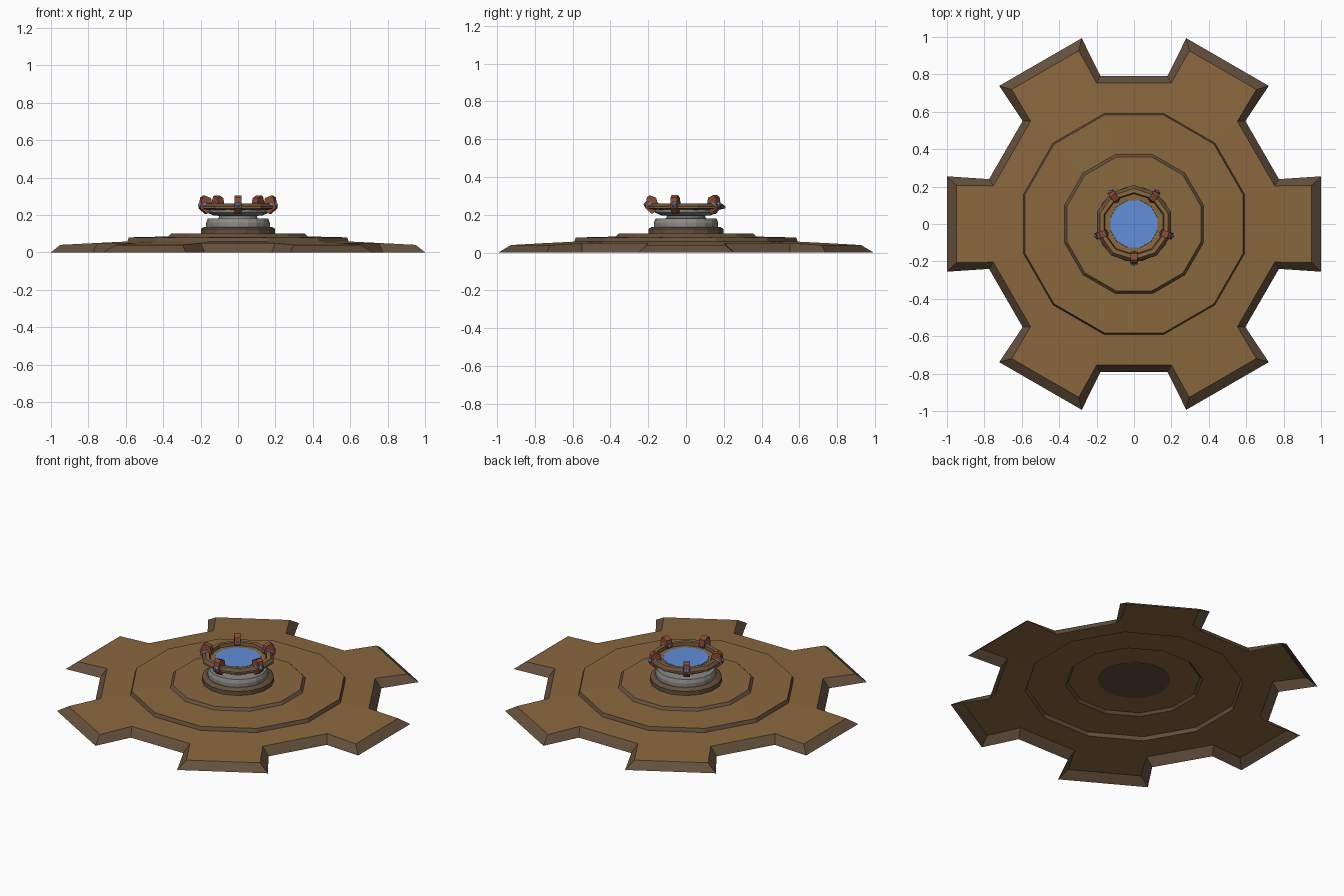
import bpy, bmesh, math
from mathutils import Matrix

if "Cube" in bpy.data.objects:
    bpy.data.objects.remove(bpy.data.objects["Cube"])


def mat(name, r, g, b):
    m = bpy.data.materials.new(name)
    lin = [((c / 255 + 0.055) / 1.055) ** 2.4 for c in (r, g, b)]
    m.diffuse_color = (*lin, 1)
    m.use_nodes = True
    m.node_tree.nodes["Principled BSDF"].inputs["Base Color"].default_value = m.diffuse_color
    return m


TAN = mat("tan_stone", 138, 104, 62)
DARK = mat("dark_brown_trim", 100, 80, 61)
GREY = mat("grey_stone", 138, 137, 132)
RED = mat("red_brown_metal", 138, 76, 54)
BLUE = mat("blue_water", 98, 142, 216)


def finish(name, bm, mats):
    me = bpy.data.meshes.new(name)
    bm.to_mesh(me)
    bm.free()
    for m in mats:
        me.materials.append(m)
    ob = bpy.data.objects.new(name, me)
    bpy.context.collection.objects.link(ob)
    return ob


def loop(bm, pts, z):
    return [bm.verts.new((x, y, z)) for x, y in pts]


def polar(n, r, start):
    return [(r * math.cos(start + math.tau * k / n), r * math.sin(start + math.tau * k / n))
            for k in range(n)]


def bridge(bm, a, b, idx):
    n = len(a)
    for j in range(n):
        k = (j + 1) % n
        bm.faces.new((a[j], a[k], b[k], b[j])).material_index = idx


def lathe(name, n, start, profile, bands, mats, bottom=None, top=None):
    """Stack of n-sided rings (radius, z); bands give the material of each step."""
    bm = bmesh.new()
    rings = [loop(bm, polar(n, r, start), z) for r, z in profile]
    for a, b, i in zip(rings, rings[1:], bands):
        bridge(bm, a, b, i)
    if bottom is not None:
        bm.faces.new(rings[0][::-1]).material_index = bottom
    if top is not None:
        bm.faces.new(rings[-1]).material_index = top
    return finish(name, bm, mats)


def gear(bm, r_tip, w_tip, z_tip, r_in, w_in, z_in):
    """Six-armed outline, four points per arm."""
    out = []
    for k in range(6):
        rot = Matrix.Rotation(k * math.pi / 3, 3, 'Z')
        for p in ((r_in, -w_in, z_in), (r_tip, -w_tip, z_tip),
                  (r_tip, w_tip, z_tip), (r_in, w_in, z_in)):
            v = bm.verts.new(p)
            v.co = rot @ v.co
            out.append(v)
    return out


# Stepped six-armed platform: a thin shell, open underneath
bm = bmesh.new()
low = gear(bm, 1.0, 0.255, 0, 0.775, 0.24, 0)
high = gear(bm, 0.95, 0.207, 0.04, 0.752, 0.204, 0.05)
bridge(bm, low, high, 1)
steps = [loop(bm, polar(12, r, -math.pi / 12), z)
         for r, z in ((0.612, 0.058), (0.604, 0.08), (0.385, 0.085), (0.370, 0.10))]
for k in range(6):
    a, b, c, d = high[4 * k:4 * k + 4]
    nxt = high[(4 * k + 4) % 24]
    r0, r1, r2 = (steps[0][(2 * k + i) % 12] for i in range(3))
    bm.faces.new((a, b, c, d))
    bm.faces.new((a, d, r1, r0))
    bm.faces.new((d, nxt, r2, r1))
for a, b, i in zip(steps, steps[1:], (1, 0, 1)):
    bridge(bm, a, b, i)
bm.faces.new(steps[-1])
finish("platform", bm, [TAN, DARK])

# Round foot and grey pedestal
lathe("pedestal_foot", 16, math.pi / 16,
      [(0.203, 0.098), (0.203, 0.125), (0.185, 0.136)], [0, 0], [DARK], 0, 0)
lathe("pedestal", 20, 0,
      [(0.17, 0.136), (0.17, 0.158), (0.162, 0.18), (0.105, 0.182), (0.10, 0.195),
       (0.13, 0.197), (0.165, 0.212), (0.168, 0.23)], [0] * 7, [GREY], 0, 0)

# Basin rim and water
R10 = math.pi / 2
lathe("basin_rim", 10, R10,
      [(0.165, 0.226), (0.208, 0.234), (0.208, 0.244), (0.190, 0.26),
       (0.168, 0.26), (0.162, 0.241), (0.12, 0.239)], [1, 0, 1, 0, 1, 0], [TAN, DARK])
lathe("water", 12, math.pi / 12, [(0.132, 0.236), (0.13, 0.243)], [0], [BLUE], None, 0)

# Five clamps around the rim, each with a gem set through it
outline = [(0.182, 0.205), (0.217, 0.237), (0.207, 0.292), (0.192, 0.304),
           (0.157, 0.29), (0.15, 0.252), (0.165, 0.214)]
for k in range(5):
    rot = Matrix.Rotation(-math.pi / 2 + k * math.tau / 5, 4, 'Z')
    bm = bmesh.new()
    sides = [[bm.verts.new((r, y, z)) for r, z in outline] for y in (0.018, -0.018)]
    bridge(bm, sides[0], sides[1], 0)
    bm.faces.new(sides[0][::-1])
    bm.faces.new(sides[1])
    bmesh.ops.recalc_face_normals(bm, faces=bm.faces)
    bm.transform(rot)
    finish(f"clamp_{k + 1}", bm, [RED])

    bm = bmesh.new()
    bmesh.ops.create_uvsphere(bm, u_segments=8, v_segments=6, radius=1)
    bm.transform(rot @ Matrix.Translation((0.184, 0, 0.254)) @ Matrix.Diagonal((0.041, 0.022, 0.022, 1)))
    finish(f"gem_{k + 1}", bm, [BLUE])
